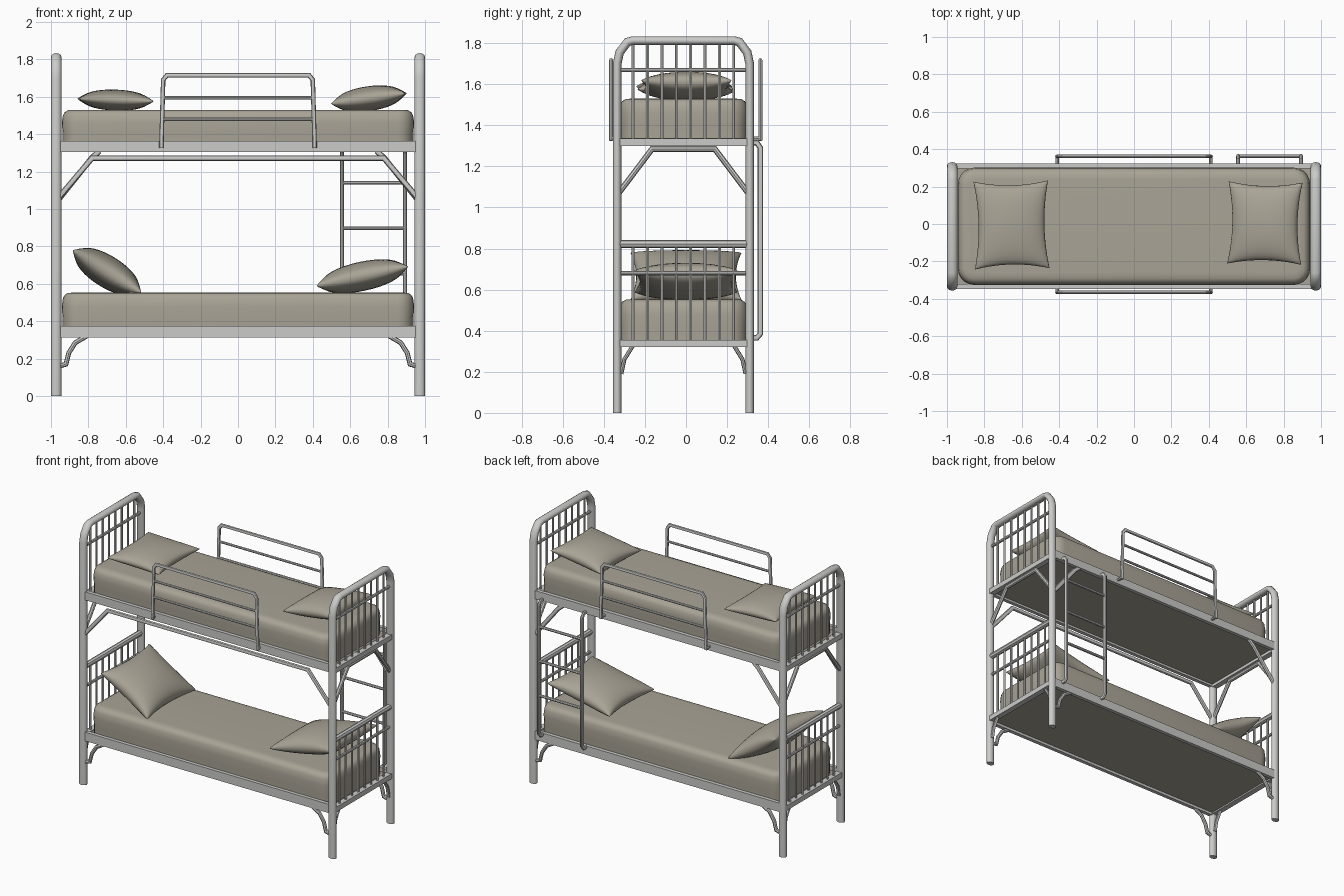
import bpy, bmesh, math
from mathutils import Vector, Matrix

if "Cube" in bpy.data.objects:
    bpy.data.objects.remove(bpy.data.objects["Cube"])

YF, YB, XE = -0.335, 0.31, 0.972   # front posts, back posts, end frames
YC = (YF + YB) / 2


def material(name, rgb):
    m = bpy.data.materials.new(name)
    m.diffuse_color = (*rgb, 1)
    m.use_nodes = True
    m.node_tree.nodes["Principled BSDF"].inputs["Base Color"].default_value = m.diffuse_color
    return m


METAL = material("grey_metal", (0.60, 0.60, 0.59))
CLOTH = material("beige_cloth", (0.40, 0.37, 0.305))


def finish(name, bm, mat, angle=40):
    bmesh.ops.recalc_face_normals(bm, faces=bm.faces)
    me = bpy.data.meshes.new(name)
    bm.to_mesh(me)
    bm.free()
    me.materials.append(mat)
    ob = bpy.data.objects.new(name, me)
    bpy.context.collection.objects.link(ob)
    bpy.context.view_layer.objects.active = ob
    ob.select_set(True)
    bpy.ops.object.shade_smooth_by_angle(angle=math.radians(angle))
    ob.select_set(False)
    return ob


def tube(bm, path, normal, rn, ro, sides=10):
    """Sweep an ellipse along a planar path; rn is the radius along the plane normal."""
    pts, n, rings = [Vector(p) for p in path], Vector(normal), []
    for i, p in enumerate(pts):
        a = (p - pts[i - 1]).normalized() if i else None
        b = (pts[i + 1] - p).normalized() if i < len(pts) - 1 else None
        t = ((a or b) + (b or a)).normalized()
        o = t.cross(n) / max(0.5, t.dot(a or b))
        rings.append([bm.verts.new(p + n * rn * math.cos(k * math.tau / sides)
                                   + o * ro * math.sin(k * math.tau / sides)) for k in range(sides)])
    for r, s in zip(rings, rings[1:]):
        for k in range(sides):
            bm.faces.new((r[k], r[(k + 1) % sides], s[(k + 1) % sides], s[k]))
    bm.faces.new(rings[0])
    bm.faces.new(rings[-1])


def box(bm, lo, hi):
    lo, hi = Vector(lo), Vector(hi)
    bmesh.ops.create_cube(bm, size=1, matrix=Matrix.Translation((lo + hi) / 2)
                          @ Matrix.Diagonal((*(hi - lo), 1)))


X, Y, Z = (1, 0, 0), (0, 1, 0), (0, 0, 1)

# End frames: arched posts, spindles and cross bars
for side, label in ((-1, "left"), (1, "right")):
    x = side * XE
    bm = bmesh.new()
    tube(bm, [(x, YF, 0), (x, YF, 1.70), (x, YF + .012, 1.755), (x, YF + .05, 1.805), (x, YF + .075, 1.812),
              (x, YB - .075, 1.812), (x, YB - .05, 1.805), (x, YB - .012, 1.755), (x, YB, 1.70), (x, YB, 0)],
         X, 0.028, 0.021, 12)
    finish(label + "_arched_posts", bm, METAL)

    bm = bmesh.new()
    for k in range(8):
        y = YC + (k - 3.5) * 0.07
        tube(bm, [(x, y, 1.31), (x, y, 1.80)], X, .008, .008, 6)
        tube(bm, [(x, y, 0.33), (x, y, 0.82)], X, .008, .008, 6)
    for z, r in ((1.67, .01), (0.68, .01), (0.822, .02)):
        tube(bm, [(x, YF, z), (x, YB, z)], X, r, r, 8)
    finish(label + "_spindles", bm, METAL)

    # End rails and the braces below them
    bm = bmesh.new()
    for z in (1.30, 0.32):
        box(bm, (x - .02, YF, z), (x + .02, YB, z + .035))
    tube(bm, [(x, YF, 1.06), (x, YF + .17, 1.285), (x, YB - .17, 1.285), (x, YB, 1.06)], X, .014, .014, 8)
    for y, s in ((YF, 1), (YB, -1)):
        tube(bm, [(x, y + s * .02, .19), (x, y + s * .035, .26), (x, y + s * .075, .325)], X, .012, .01, 8)
    finish(label + "_end_rails_and_braces", bm, METAL)

# Long side rails with corner braces
for y, label in ((YF, "front"), (YB, "back")):
    bm = bmesh.new()
    for z0, z1 in ((1.305, 1.363), (0.312, 0.374)):
        box(bm, (-.96, y - .012, z0), (.96, y + .014, z1))
    for s in (-1, 1):
        tube(bm, [(s * .955, y, .16), (s * .92, y, .17), (s * .905, y, .23), (s * .87, y, .285), (s * .81, y, .32)],
             Y, .012, .013, 8)
        if label == "back":
            tube(bm, [(s * .96, y, 1.05), (s * .78, y, 1.275), (s * .74, y, 1.31)], Y, .012, .015, 8)
    if label == "front":
        tube(bm, [(-.96, y, 1.06), (-.78, y, 1.272), (.78, y, 1.272), (.96, y, 1.06)], Y, .012, .015, 8)
    finish(label + "_side_rails", bm, METAL)

# Guard rails on the upper bunk
for y, label in ((-.365, "front"), (.362, "back")):
    bm = bmesh.new()
    tube(bm, [(-.41, y, 1.325), (-.40, y, 1.69), (-.38, y, 1.715), (.38, y, 1.715), (.40, y, 1.69), (.41, y, 1.325)],
         Y, .01, .012, 8)
    for z in (1.595, 1.48):
        tube(bm, [(-.40, y, z), (.40, y, z)], Y, .008, .009, 8)
    for s in (-1, 1):
        y_rail = YF if y < 0 else YB
        tube(bm, [(s * .41, y, 1.335), (s * .41, y_rail, 1.335)], Z, .01, .01, 8)
    finish(label + "_guard_rail", bm, METAL)

# Ladder hooked on the back rails
bm = bmesh.new()
for x in (.557, .893):
    tube(bm, [(x, YB, 1.315), (x, .345, 1.315), (x, .362, 1.29), (x, .362, .385), (x, .345, .365), (x, YB, .365)],
         X, .011, .013, 8)
for z in (1.14, .897, .654):
    tube(bm, [(.557, .362, z), (.893, .362, z)], Y, .01, .01, 8)
finish("ladder", bm, METAL)

# Mattresses: rounded plan, stacked outlines for the soft edges
for z0, z1, label in ((1.335, 1.53, "upper"), (0.345, 0.553, "lower")):
    bm = bmesh.new()
    rings = []
    for inset, z in ((.0, z0), (.0, z0 + .07), (-.004, (z0 + z1) / 2 + .03), (.002, z1 - .03), (.012, z1 - .012),
                     (.03, z1 - .002), (.06, z1)):
        ring = []
        for cx, cy, a0 in ((1, 1, 0), (-1, 1, 90), (-1, -1, 180), (1, -1, 270)):
            for k in range(6):
                a, r = math.radians(a0 + k * 18), .085 - inset
                ring.append(bm.verts.new((cx * (.938 - .085) + r * math.cos(a),
                                          YC + cy * (.31 - .085) + r * math.sin(a), z)))
        rings.append(ring)
    for r, s in zip(rings, rings[1:]):
        for k in range(24):
            bm.faces.new((r[k], r[(k + 1) % 24], s[(k + 1) % 24], s[k]))
    bm.faces.new(rings[0])
    bm.faces.new(rings[-1])
    finish(label + "_mattress", bm, CLOTH)
    # Flat base board filling the frame
    bm = bmesh.new()
    box(bm, (-.955, YF + .01, z0 - .015), (.955, YB - .01, z0 + .002))
    finish(label + "_base_board", bm, CLOTH)


def pillow(name, loc, half_x, half_y, half_z, tilt, turn=0, n=18):
    """Plump cushion with pulled corners."""
    bm = bmesh.new()
    bmesh.ops.create_cube(bm, size=2)
    bm.clear()
    for sgn in (1, -1):
        g = bmesh.ops.create_grid(bm, x_segments=n, y_segments=n, size=1)["verts"]
        for v in g:
            u, w = math.sin(v.co.x * math.pi / 2), math.sin(v.co.y * math.pi / 2)
            bulge = max(0, (1 - u * u) * (1 - w * w)) ** 0.42
            v.co = (half_x * u * (1 - .12 * (1 - w * w)), half_y * w * (1 - .10 * (1 - u * u)), sgn * half_z * bulge)
    bmesh.ops.remove_doubles(bm, verts=bm.verts, dist=1e-5)
    m = Matrix.Translation(loc) @ Matrix.Rotation(math.radians(turn), 4, 'Z') @ Matrix.Rotation(
        math.radians(tilt), 4, 'Y')
    bm.transform(m)
    finish(name, bm, CLOTH, 70)


pillow("upper_left_pillow", (-.655, -.005, 1.582), .20, .235, .056, 2, 1)
pillow("upper_right_pillow", (.70, .005, 1.59), .20, .22, .066, -8, -1)
pillow("lower_left_pillow", (-.70, 0, .665), .215, .27, .085, 32)
pillow("lower_right_pillow", (.665, 0, .64), .25, .25, .078, -12)
